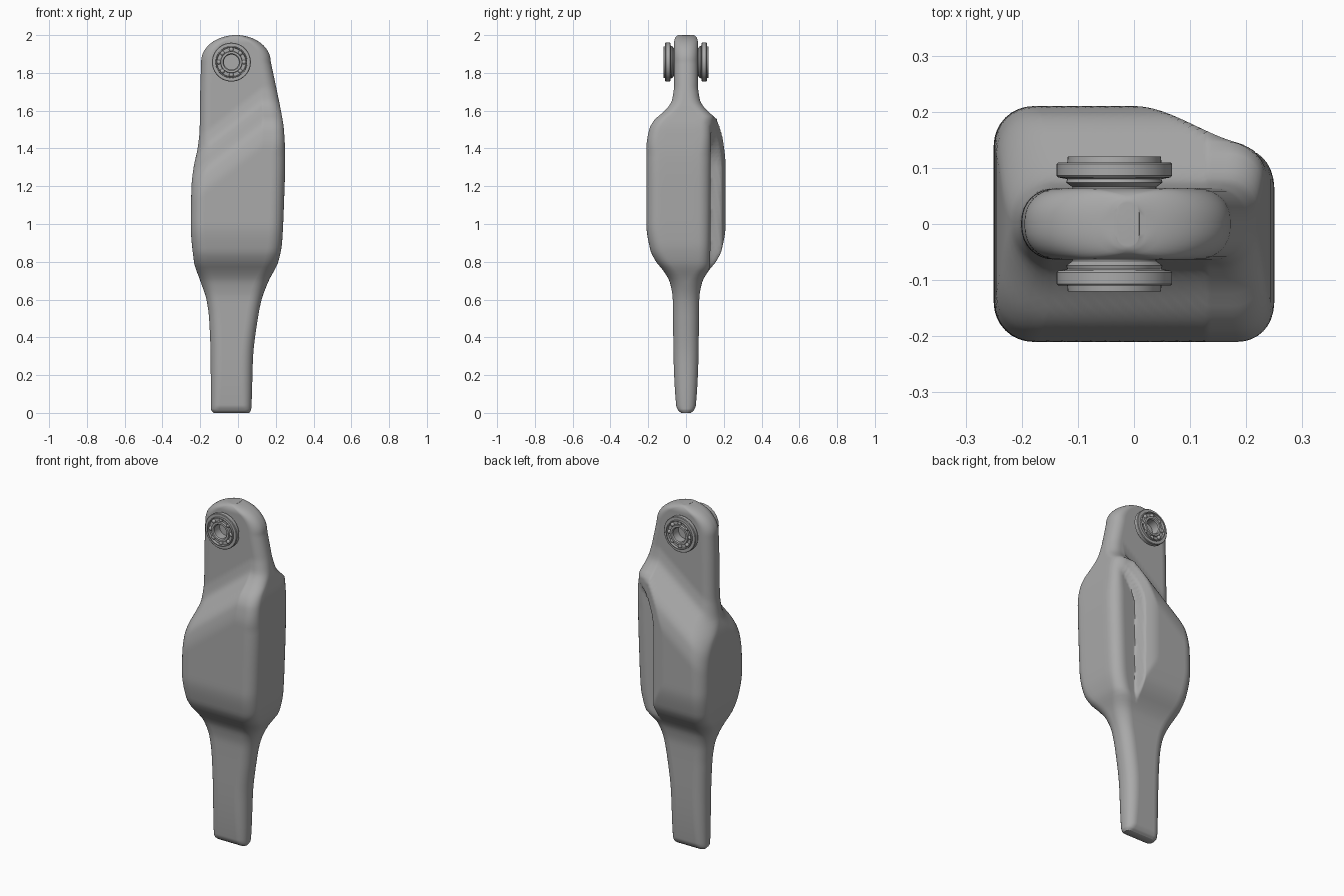
import bpy, bmesh, math

cube = bpy.data.objects.get("Cube")
if cube:
    bpy.data.objects.remove(cube, do_unlink=True)

grey = bpy.data.materials.new("plain grey")
grey.use_nodes = True
grey.diffuse_color = (0.4, 0.4, 0.4, 1)
grey.node_tree.nodes["Principled BSDF"].inputs["Base Color"].default_value = (0.4, 0.4, 0.4, 1)


def clamp(v):
    return max(0.0, min(1.0, v))


def smooth(v):
    v = clamp(v)
    return v * v * (3 - 2 * v)


def curve(points, z):
    """Smooth interpolation through (z, value) points."""
    if z <= points[0][0]:
        return points[0][1]
    if z >= points[-1][0]:
        return points[-1][1]
    slopes = [(b[1] - a[1]) / (b[0] - a[0]) for a, b in zip(points, points[1:])]
    tangents = [slopes[0]]
    for s, t in zip(slopes, slopes[1:]):
        tangents.append(2 * s * t / (s + t) if s * t > 0 else 0)
    tangents.append(slopes[-1])
    i = max(k for k in range(len(slopes)) if points[k][0] <= z)
    (z0, v0), (z1, v1) = points[i], points[i + 1]
    h = z1 - z0
    t = (z - z0) / h
    blend = t * t * (3 - 2 * t)
    return (v0 + (v1 - v0) * blend + h * tangents[i] * t * (1 - t) ** 2
            - h * tangents[i + 1] * t * t * (1 - t))


def make_object(name, bm, angle=40):
    bmesh.ops.recalc_face_normals(bm, faces=bm.faces)
    mesh = bpy.data.meshes.new(name)
    bm.to_mesh(mesh)
    bm.free()
    mesh.materials.append(grey)
    obj = bpy.data.objects.new(name, mesh)
    bpy.context.collection.objects.link(obj)
    bpy.ops.object.select_all(action='DESELECT')
    obj.select_set(True)
    bpy.context.view_layer.objects.active = obj
    bpy.ops.object.shade_smooth_by_angle(angle=math.radians(angle))
    return obj


# Outlines of the body: two edges in the front plane and its half thickness
EDGE_MINUS = [(0, -.13), (.02, -.143), (.3, -.145), (.5, -.153), (.6, -.167), (.7, -.2),
              (.8, -.233), (1, -.25), (1.2, -.246), (1.3, -.235), (1.4, -.214),
              (1.5, -.203), (1.7, -.2), (1.86, -.195)]
EDGE_PLUS = [(0, .06), (.02, .07), (.3, .08), (.5, .105), (.6, .125), (.7, .163),
             (.8, .213), (.9, .233), (1.1, .243), (1.35, .25), (1.5, .243),
             (1.6, .227), (1.7, .207), (1.86, .173)]
THICKNESS = [(0, .025), (.012, .04), (.04, .052), (.3, .066), (.6, .07), (.69, .085),
             (.75, .118), (.8, .158), (.86, .188), (1, .21), (1.4, .21), (1.5, .195),
             (1.55, .168), (1.6, .112), (1.65, .076), (1.72, .063)]


def half_thickness(x, z, side):
    # The upper shoulder slopes down towards the narrow edge
    level = z + (0.78 * max(0, 0.13 - x) if z > 1.05 else 0)
    t = curve(THICKNESS, level)
    if z > 1.96:
        t *= 0.6 + 0.4 * math.sqrt(1 - clamp((z - 1.96) / 0.04) ** 2)
    if side > 0:
        # Tapered back with a grip recess behind a crisp step
        back = min(t, 0.21 - 0.07 * smooth(x / 0.22))
        step = 0.08 + 0.15 * clamp((z - 1.3) / 0.25) ** 2
        floor = 0.12 + 0.015 * clamp((x - 0.08) / 0.14)
        cut = smooth((x - step) / 0.018)
        t = back - cut * max(0, back - floor)
    return t


def section(z):
    left, right = curve(EDGE_MINUS, z), curve(EDGE_PLUS, z)
    cx, hx = (left + right) / 2, (right - left) / 2
    if z > 1.86:
        hx *= math.sqrt(max(0.012, 1 - ((z - 1.86) / 0.14) ** 2))
    edges = [half_thickness(cx + s * hx, z, d) for s in (1, -1) for d in (1, -1)]
    r = min(0.07, 0.9 * min(edges), 0.9 * hx)
    steps, arc, wall = 60, 8, 6

    def half(side):
        offsets = [(hx - r + r * math.cos(a), r * math.sin(a))
                   for a in (math.pi / 2 * i / arc for i in range(arc))]
        flat = [((hx - r) * (1 - 2 * i / steps), r) for i in range(steps + 1)]
        row = offsets + flat + [(-x, y) for x, y in reversed(offsets)]
        return [(cx + x, side * (half_thickness(cx + x, z, side) - r + y)) for x, y in row]

    back, front = half(1), half(-1)[::-1]

    def bridge(a, b):
        return [(a[0], a[1] + (b[1] - a[1]) * i / wall) for i in range(1, wall)]

    loop = back + bridge(back[-1], front[0]) + front + bridge(front[-1], back[0])
    return [(x, y, z) for x, y in loop]


def skin(bm, loops):
    rings = [[bm.verts.new(p) for p in loop] for loop in loops]
    for a, b in zip(rings, rings[1:]):
        for i in range(len(a)):
            j = (i + 1) % len(a)
            bm.faces.new((a[i], a[j], b[j], b[i]))
    bm.faces.new(rings[0])
    bm.faces.new(rings[-1])


# Handle body: one smooth lofted skin
bm = bmesh.new()
ROWS = 150
skin(bm, [section(1 - math.cos(math.pi * i / ROWS)) for i in range(ROWS + 1)])
make_object("handle_body", bm, 50)

# Bearings on both faces of the upper tab
PIVOT_X, PIVOT_Z = -0.035, 1.857
BEARING = [(.04, .058), (.04, .112), (.045, .118), (.056, .118), (.058, .106), (.076, .106),
           (.078, .12), (.083, .12), (.084, .11), (.1, .11), (.103, .107), (.103, .086),
           (.1, .083), (.084, .08), (.086, .074), (.075, .066), (.075, .055)]
SEGMENTS = 48
for name, side in (("front", -1), ("back", 1)):
    bm = bmesh.new()
    skin(bm, [[(PIVOT_X + r * math.cos(2 * math.pi * i / SEGMENTS), side * y,
                PIVOT_Z + r * math.sin(2 * math.pi * i / SEGMENTS))
               for i in range(SEGMENTS)] for r, y in BEARING])
    make_object(name + "_bearing", bm, 30)

    # Ring of balls
    bm = bmesh.new()
    for i in range(8):
        a = 2 * math.pi * i / 8
        ball = bmesh.ops.create_uvsphere(bm, u_segments=16, v_segments=8, radius=0.012)
        bmesh.ops.translate(bm, verts=ball["verts"], vec=(
            PIVOT_X + 0.067 * math.cos(a), side * 0.106, PIVOT_Z + 0.067 * math.sin(a)))
    make_object(name + "_bearing_balls", bm, 60)
